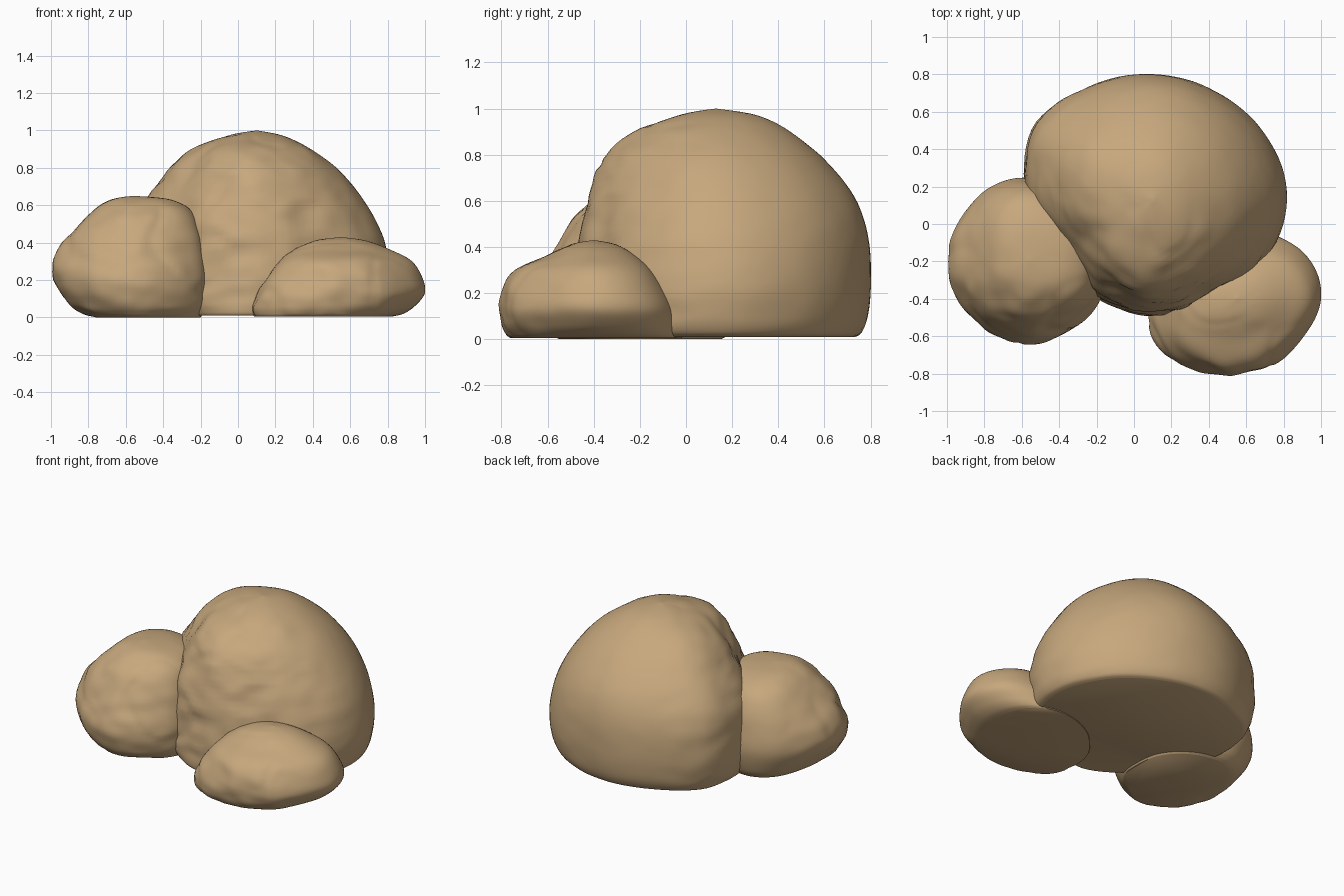
import bpy, math
from mathutils import Vector, noise

if "Cube" in bpy.data.objects:
    bpy.data.objects.remove(bpy.data.objects["Cube"])

stone = bpy.data.materials.new("tan stone")
stone.diffuse_color = (0.57, 0.39, 0.205, 1)
stone.use_nodes = True
stone.node_tree.nodes["Principled BSDF"].inputs["Base Color"].default_value = stone.diffuse_color


def spline(a, b, c, d, t):
    return 0.5 * (2 * b + (c - a) * t + (2 * a - 5 * b + 4 * c - d) * t * t
                  + (3 * b - a - 3 * c + d) * t ** 3)


def sample(vals, u):
    """Smooth value along an open list of samples."""
    n = len(vals) - 1
    i = min(int(u), n - 1)
    p = [vals[max(0, min(n, i + k))] for k in (-1, 0, 1, 2)]
    return spline(*p, u - i)


def outline(radii, a):
    """Radius at angle a from evenly spaced samples around the circle."""
    n = len(radii)
    u = a / math.tau * n
    i = int(u)
    return spline(*[radii[(i + k) % n] for k in (-1, 0, 1, 2)], u - i)


def boulder(name, cx, cy, radii, zs, east, north, west, south, rough, seed):
    """Stack of rings: plan outline scaled by a profile blended over four directions."""
    sides, steps = 96, 6
    sides_prof = [p + [0] for p in (east, north, west, south)]
    rows = (len(zs) - 1) * steps
    off = Vector((seed, seed * 2.3, 0))
    verts = []
    for j in range(rows):
        u = j / steps
        z = sample(zs, u)
        for i in range(sides):
            a = math.tau * i / sides
            q = a / (math.pi / 2)
            k = int(q) % 4
            f = q - int(q)
            f = f * f * (3 - 2 * f)
            s = (sample(sides_prof[k], u) * (1 - f)
                 + sample(sides_prof[(k + 1) % 4], u) * f)
            r = outline(radii, a) * s
            p = Vector((cx + r * math.cos(a), cy + r * math.sin(a), z))
            # weathered dents, stronger on the front-left faces
            front = max(0.0, min(1.0, 0.45 - 0.7 * math.sin(a) - 0.35 * math.cos(a)))
            w = rough * (0.12 + 0.88 * front) * min(1, s * 2)
            d = noise.noise(p * 4 + off) + 0.6 * noise.noise(
                Vector((p.x * 8, p.y * 8, p.z * 13)) + off)
            d -= 0.5 * max(0, 0.15 - abs(noise.noise(p * 3 - off))) / 0.15
            out = Vector((math.cos(a), math.sin(a), 0.5 * (1 - s) if z > zs[2] else 0))
            p += out * d * w
            p.z = max(0, min(zs[-1], p.z))
            verts.append(p)
    faces = [(j * sides + i, j * sides + (i + 1) % sides,
              (j + 1) * sides + (i + 1) % sides, (j + 1) * sides + i)
             for j in range(rows - 1) for i in range(sides)]
    top = len(verts)
    verts.append(Vector((cx, cy, zs[-1])))
    faces += [((rows - 1) * sides + i, (rows - 1) * sides + (i + 1) % sides, top)
              for i in range(sides)]
    faces.append(tuple(reversed(range(sides))))  # flat underside
    me = bpy.data.meshes.new(name)
    me.from_pydata(verts, [], faces)
    me.materials.append(stone)
    ob = bpy.data.objects.new(name, me)
    bpy.context.collection.objects.link(ob)
    bpy.ops.object.select_all(action='DESELECT')
    ob.select_set(True)
    bpy.context.view_layer.objects.active = ob
    bpy.ops.object.shade_smooth_by_angle(angle=math.radians(50))


# large domed boulder at the back
boulder("large_boulder", 0.10, 0.13,
        [.72, .695, .67, .672, .695, .75, .67, .575, .61, .635, .62, .68],
        [.01, .03, .10, .25, .45, .62, .78, .90, .97, 1.0],
        [.89, .94, .98, 1, .93, .80, .62, .40, .20],
        [.90, .94, .98, 1, .98, .89, .70, .48, .27],
        [.90, .93, .97, 1, .98, .87, .69, .50, .23],
        [.95, .97, .98, .98, .93, .86, .77, .56, .30], .020, 3.1)

# medium boulder at the left
boulder("left_boulder", -0.56, -0.20,
        [.40, .42, .44, .45, .45, .435, .44, .44, .44, .45, .435, .43],
        [0, .02, .07, .20, .33, .46, .57, .63, .65],
        [.90, .93, .97, 1, .98, .91, .78, .50],
        [.78, .85, .93, 1, .97, .90, .74, .43],
        [.42, .62, .78, .97, .95, .75, .50, .26],
        [.76, .84, .93, 1, .89, .74, .56, .30], .017, 7.7)

# low flat boulder at the front right
boulder("right_boulder", 0.55, -0.40,
        [.45, .45, .42, .39, .39, .42, .47, .50, .445, .405, .405, .405],
        [.005, .02, .06, .13, .21, .30, .36, .41, .43],
        [.60, .74, .88, 1, .97, .84, .60, .30],
        [.98, .98, .96, .91, .80, .63, .46, .25],
        [.98, .99, .99, .93, .83, .68, .53, .29],
        [.88, .93, .98, 1, .96, .82, .51, .24], .014, 12.4)
